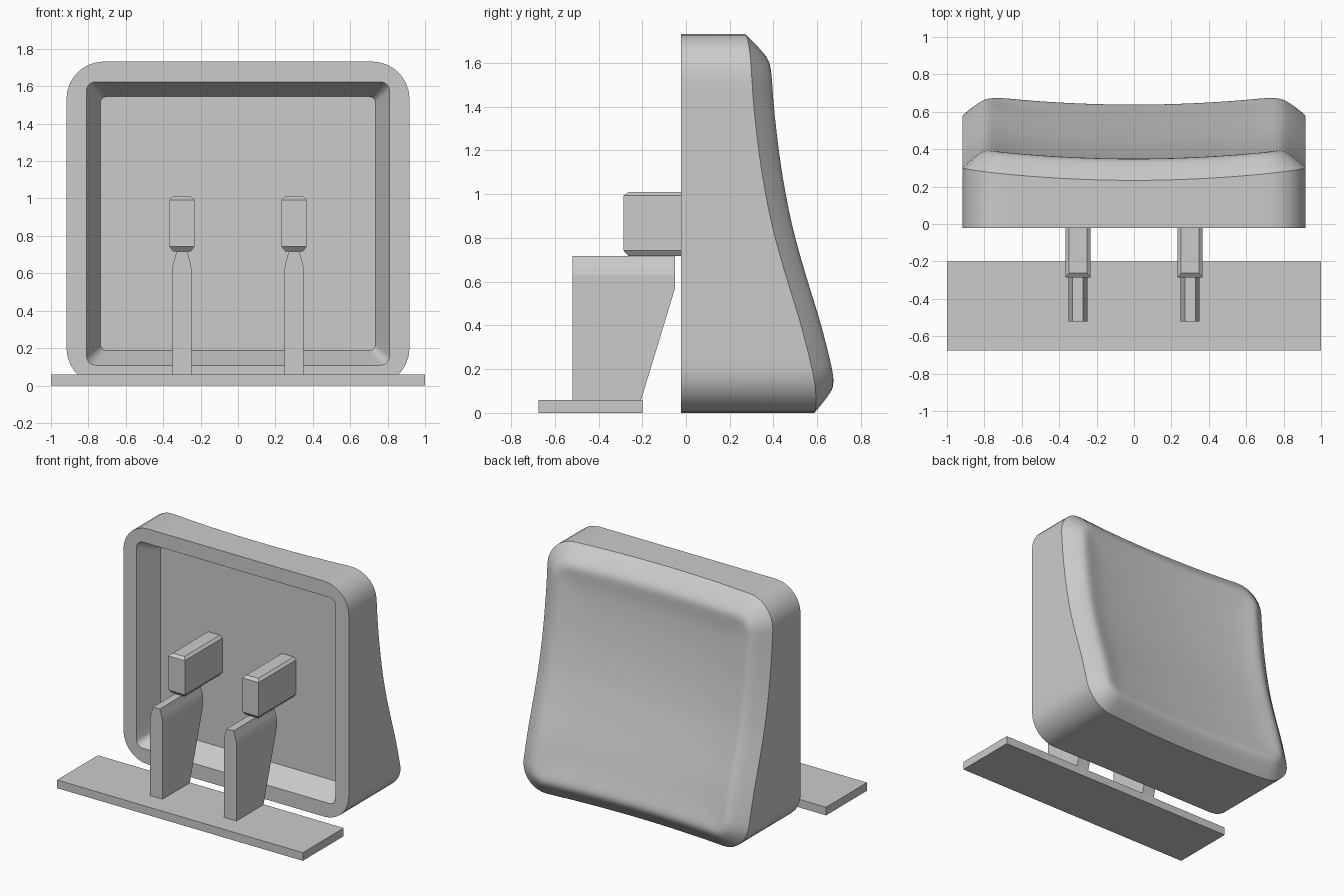
import bpy, bmesh, math
from mathutils import Vector

if "Cube" in bpy.data.objects:
    bpy.data.objects.remove(bpy.data.objects["Cube"])

grey = bpy.data.materials.new("light grey plastic")
grey.use_nodes = True
grey.diffuse_color = (0.6, 0.6, 0.6, 1)
grey.node_tree.nodes["Principled BSDF"].inputs["Base Color"].default_value = (0.6, 0.6, 0.6, 1)

HALF_W, HALF_H = 0.917, 0.866
FRONT_Y, POCKET_Y = -0.022, 0.15


def finish(bm, name, smooth=False):
    bmesh.ops.recalc_face_normals(bm, faces=bm.faces)
    mesh = bpy.data.meshes.new(name)
    bm.to_mesh(mesh)
    bm.free()
    mesh.materials.append(grey)
    obj = bpy.data.objects.new(name, mesh)
    bpy.context.collection.objects.link(obj)
    if smooth:
        bpy.ops.object.select_all(action='DESELECT')
        obj.select_set(True)
        bpy.context.view_layer.objects.active = obj
        bpy.ops.object.shade_smooth_by_angle(angle=math.radians(28))


def prism(bm, outline, y0, y1):
    """Extrude an x-z outline along y."""
    face = bm.faces.new([bm.verts.new((x, y0, z)) for x, z in outline])
    ext = bmesh.ops.extrude_face_region(bm, geom=[face])
    moved = [g for g in ext["geom"] if isinstance(g, bmesh.types.BMVert)]
    bmesh.ops.translate(bm, verts=moved, vec=(0, y1 - y0, 0))


def bridge(bm, rings):
    """Join successive closed rings with quads."""
    for a, b in zip(rings, rings[1:]):
        for i in range(len(a)):
            j = (i + 1) % len(a)
            bm.faces.new((a[i], a[j], b[j], b[i]))


def rounded(hw, hh, r, side=18, arc=7):
    """Rounded rectangle in x-z, always with the same number of points."""
    centres = [(hw - r, hh - r), (r - hw, hh - r), (r - hw, r - hh), (hw - r, r - hh)]
    corners = []
    for k, (cx, cz) in enumerate(centres):
        angles = [math.pi / 2 * (k + i / arc) for i in range(arc + 1)]
        corners.append([Vector((cx + r * math.cos(a), cz + r * math.sin(a))) for a in angles])
    pts = []
    for k in range(4):
        a, b = corners[k][-1], corners[(k + 1) % 4][0]
        pts += corners[k] + [a.lerp(b, i / side) for i in range(1, side)]
    return pts


def curve(points, t):
    """Smooth interpolation through sorted points."""
    n = len(points)
    i = max([0] + [k for k in range(n - 1) if points[k][0] <= t])

    def slope(k):
        a, b = points[max(k - 1, 0)], points[min(k + 1, n - 1)]
        return (b[1] - a[1]) / (b[0] - a[0])
    (x0, y0), (x1, y1) = points[i], points[i + 1]
    d = x1 - x0
    u = min(max((t - x0) / d, 0), 1)
    return ((2*u**3 - 3*u**2 + 1) * y0 + (u**3 - 2*u**2 + u) * d * slope(i)
            + (3*u**2 - 2*u**3) * y1 + (u**3 - u**2) * d * slope(i + 1))


RIM = [(0, 0.61), (0.15, 0.587), (0.4, 0.526), (0.65, 0.45), (0.86, 0.393),
       (1.1, 0.347), (1.34, 0.316), (1.51, 0.302), (1.74, 0.293)]
LIP = [(0, 0), (0.05, 0.05), (0.1, 0.093), (0.13, 0.107), (0.16, 0.11),
       (0.2, 0.107), (0.27, 0.101), (0.4, 0.098), (0.8, 0.098)]


def back_y(x, z, inset):
    scoop = 0.06 * (1 - (x / HALF_W) ** 2)
    return curve(RIM, z) + curve(LIP, inset) - scoop


# cap: shallow pocket in front, rounded walls, scooped back
bm = bmesh.new()
rings = []


def ring(pts, depth):
    rings.append([bm.verts.new((p.x, depth(p.x, p.y + HALF_H), p.y + HALF_H)) for p in pts])


ring(rounded(0.735, 0.678, 0.03), lambda x, z: POCKET_Y)
ring(rounded(0.81, 0.758, 0.05), lambda x, z: FRONT_Y)
ring(rounded(HALF_W, HALF_H, 0.2), lambda x, z: FRONT_Y)
for t in (0, 0.03, 0.06, 0.09, 0.105, 0.12, 0.135, 0.15, 0.165, 0.18, 0.205,
          0.23, 0.27, 0.32, 0.4, 0.47, 0.54, 0.63, 0.72, 0.8):
    ring(rounded(HALF_W - t, HALF_H - t, max(0.2 - t * 0.75, 0.06)),
         lambda x, z: back_y(x, z, t))
bridge(bm, rings)
bm.faces.new(rings[0])
hub = bm.verts.new((0, back_y(0, HALF_H, 0.8), HALF_H))
last = rings[-1]
for i in range(len(last)):
    bm.faces.new((last[i], last[(i + 1) % len(last)], hub))
finish(bm, "cap", smooth=True)

# base plate
bm = bmesh.new()
prism(bm, [(-1, 0), (1, 0), (1, 0.06), (-1, 0.06)], -0.675, -0.2)
finish(bm, "base_plate")

for side, cx in (("right", -0.3), ("left", 0.3)):
    # stem reaching out of the pocket, top and bottom rims chamfered
    bm = bmesh.new()
    levels = []
    for z, w, y in ((0.717, 0.048, -0.263), (0.742, 0.067, -0.285),
                    (0.993, 0.067, -0.285), (1.01, 0.048, -0.263)):
        levels.append([bm.verts.new(p) for p in (
            (cx - w, y, z), (cx + w, y, z),
            (cx + w, POCKET_Y + 0.02, z), (cx - w, POCKET_Y + 0.02, z))])
    bridge(bm, levels)
    bm.faces.new(levels[0])
    bm.faces.new(levels[-1])
    finish(bm, side + "_stem")

    # upright fin with narrowed top and sloping back edge
    bm = bmesh.new()
    half = [(0.051, 0.06), (0.051, 0.63), (0.045, 0.66), (0.028, 0.717)]
    prism(bm, [(cx + x, z) for x, z in half] + [(cx - x, z) for x, z in reversed(half)],
          -0.52, -0.05)
    bmesh.ops.bisect_plane(bm, geom=bm.verts[:] + bm.edges[:] + bm.faces[:],
                           plane_co=(0, -0.205, 0.06), plane_no=(0, 0.51, -0.155),
                           clear_outer=True)
    bmesh.ops.holes_fill(bm, edges=[e for e in bm.edges if e.is_boundary])
    finish(bm, side + "_upright")
